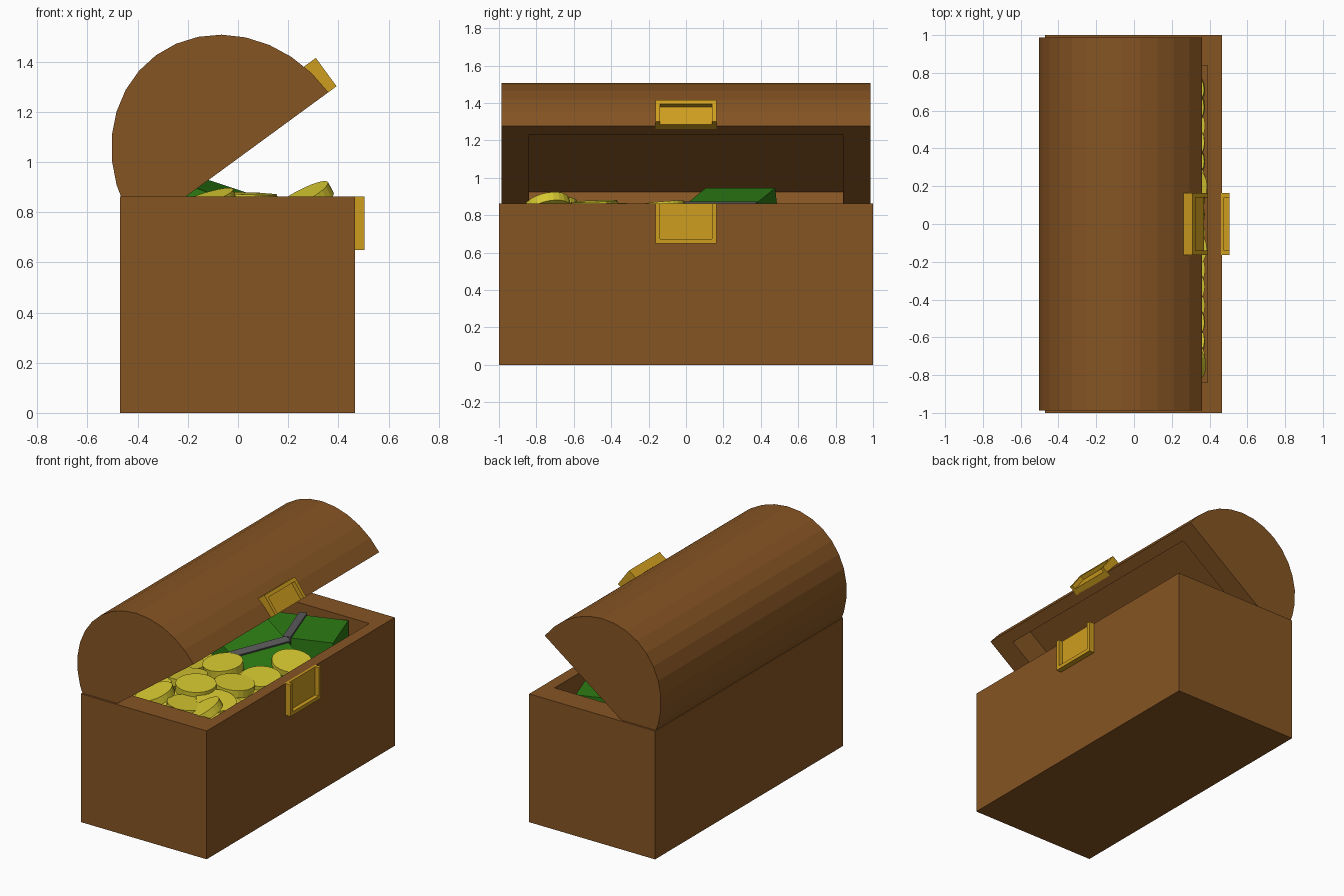
import bpy, bmesh, math, random
from math import radians, copysign
from mathutils import Matrix, Vector, Euler

if "Cube" in bpy.data.objects:
    bpy.data.objects.remove(bpy.data.objects["Cube"])

random.seed(4)


def material(name, rgb):
    m = bpy.data.materials.new(name)
    m.diffuse_color = (*rgb, 1)
    m.use_nodes = True
    m.node_tree.nodes["Principled BSDF"].inputs["Base Color"].default_value = m.diffuse_color
    return m


WOOD = material("wood", (0.24, 0.09, 0.017))
BRASS = material("brass", (0.62, 0.34, 0.014))
GOLD = material("gold", (0.68, 0.58, 0.03))
GREEN = material("note_green", (0.026, 0.2, 0.007))
BAND = material("band_grey", (0.1, 0.1, 0.105))


def finish(bm, name, mat, matrix=Matrix()):
    bmesh.ops.recalc_face_normals(bm, faces=bm.faces)
    me = bpy.data.meshes.new(name)
    bm.to_mesh(me)
    bm.free()
    me.materials.append(mat)
    ob = bpy.data.objects.new(name, me)
    ob.matrix_world = matrix
    bpy.context.collection.objects.link(ob)
    return ob


def prism(profile, half_y):
    """Extrude an xz profile along y, centred."""
    bm = bmesh.new()
    face = bm.faces.new([bm.verts.new((x, -half_y, z)) for x, z in profile])
    ext = bmesh.ops.extrude_face_region(bm, geom=[face], use_keep_orig=True)
    moved = [g for g in ext["geom"] if isinstance(g, bmesh.types.BMVert)]
    bmesh.ops.translate(bm, verts=moved, vec=(0, 2 * half_y, 0))
    bmesh.ops.recalc_face_normals(bm, faces=bm.faces)
    return bm


def hollow(bm, direction, hx, hy, depth):
    """Sink a rectangular pocket into the face pointing up (1) or down (-1)."""
    face = max(bm.faces, key=lambda f: direction * f.normal.z * f.calc_area())
    for sink in (0, depth):
        bmesh.ops.inset_individual(bm, faces=[face], thickness=0.002)
        for v in face.verts:
            v.co.x, v.co.y = copysign(hx, v.co.x), copysign(hy, v.co.y)
            v.co.z -= direction * sink


def add_box(bm, lo, hi):
    lo, hi = Vector(lo), Vector(hi)
    mat = Matrix.Translation((lo + hi) / 2) @ Matrix.Diagonal((*(hi - lo), 1))
    bmesh.ops.create_cube(bm, size=1, matrix=mat)


# Chest body with pocket
bm = prism([(-0.47, 0), (0.467, 0), (0.467, 0.863), (-0.47, 0.863)], 1)
hollow(bm, 1, 0.39, 0.84, 0.72)
finish(bm, "chest_body", WOOD)

# Barrel lid, tilted open
LID = Matrix.Translation((-0.017, 0, 1.002)) @ Matrix.Rotation(radians(-36.2), 4, 'Y')
arc = [(0.4675 * math.cos(i * math.pi / 16), 0.525 * math.sin(i * math.pi / 16))
       for i in range(17)]
bm = prism(arc, 0.987)
hollow(bm, -1, 0.39, 0.84, 0.19)
finish(bm, "lid", WOOD, LID)


# Lock plates: back plate plus a three-sided frame
def lock(name, x0, x1, z_open, z_closed, matrix=Matrix()):
    bm = bmesh.new()
    t, w = 0.024, 0.163
    z0, z1 = sorted((z_open, z_closed))
    add_box(bm, (x0, -w, z0), (x1 - 0.028, w, z1))
    for s in (-1, 1):
        y0, y1 = sorted((s * w, s * (w - t)))
        add_box(bm, (x0, y0, z0), (x1, y1, z1))
    c0, c1 = sorted((z_closed, z_closed + copysign(t, z_open - z_closed)))
    add_box(bm, (x0, -w + t, c0), (x1, w - t, c1))
    finish(bm, name, BRASS, matrix)


lock("body_lock", 0.46, 0.505, 0.863, 0.65)
lock("lid_lock", 0.44, 0.508, 0.0, 0.14, LID)


# Coins: visible top layer, then filler layers below
def coin(name, loc, tilt=(0, 0)):
    bm = bmesh.new()
    bmesh.ops.create_cone(bm, cap_ends=True, segments=24, radius1=0.125,
                          radius2=0.125, depth=0.05)
    rot = Euler((radians(tilt[0]), radians(tilt[1]), 0)).to_matrix().to_4x4()
    finish(bm, name, GOLD, Matrix.Translation(loc) @ rot)


top_coins = [
    (0.03, -0.49, 0.85, 2, 2), (-0.02, -0.13, 0.84, 5, -4), (0.19, -0.31, 0.83, -3, 4),
    (0.26, -0.13, 0.82, 4, 3), (-0.13, -0.7, 0.83, 10, -18), (0.26, -0.74, 0.84, 12, -28),
    (0.11, -0.7, 0.82, -4, 3), (0.22, -0.55, 0.81, 3, 8), (-0.11, -0.38, 0.83, -5, -6),
    (0.26, 0.2, 0.80, 5, 10), (-0.26, -0.55, 0.82, 6, 4), (-0.26, -0.2, 0.81, -6, 5),
]
for i, (x, y, z, rx, ry) in enumerate(top_coins):
    coin(f"coin_top_{i}", (x, y, z), (rx, ry))
for layer, (z, off) in enumerate(((0.775, 0.0), (0.71, 0.09))):
    for i in range(3):
        for j in range(8):
            y = -0.71 + j * 0.19 + off
            drop = 0.1 if y > 0.0 else 0.0
            coin(f"coin_fill_{layer}_{i}_{j}", (-0.25 + i * 0.25, min(y, 0.71), z - drop),
                 (random.uniform(-7, 7), random.uniform(-7, 7)))


# Banded note bundles, origin at the middle of the top face
def bundle(name, loc, yaw, pitch, half_l, half_w, height):
    m = (Matrix.Translation(loc) @ Matrix.Rotation(radians(yaw), 4, 'Z')
         @ Matrix.Rotation(radians(pitch), 4, 'Y'))
    bm = bmesh.new()
    add_box(bm, (-half_l, -half_w, -height), (half_l, half_w, 0))
    finish(bm, name, GREEN, m)
    bm = bmesh.new()
    e = 0.012
    add_box(bm, (-0.025, -half_w - e, -height - e), (0.025, half_w + e, e))
    finish(bm, name + "_band", BAND, m)


bundle("note_bundle_near", (0.03, 0.18, 0.855), -22, 17, 0.31, 0.2, 0.14)
bundle("note_bundle_far", (0.025, 0.57, 0.85), 19, 0, 0.29, 0.17, 0.12)
